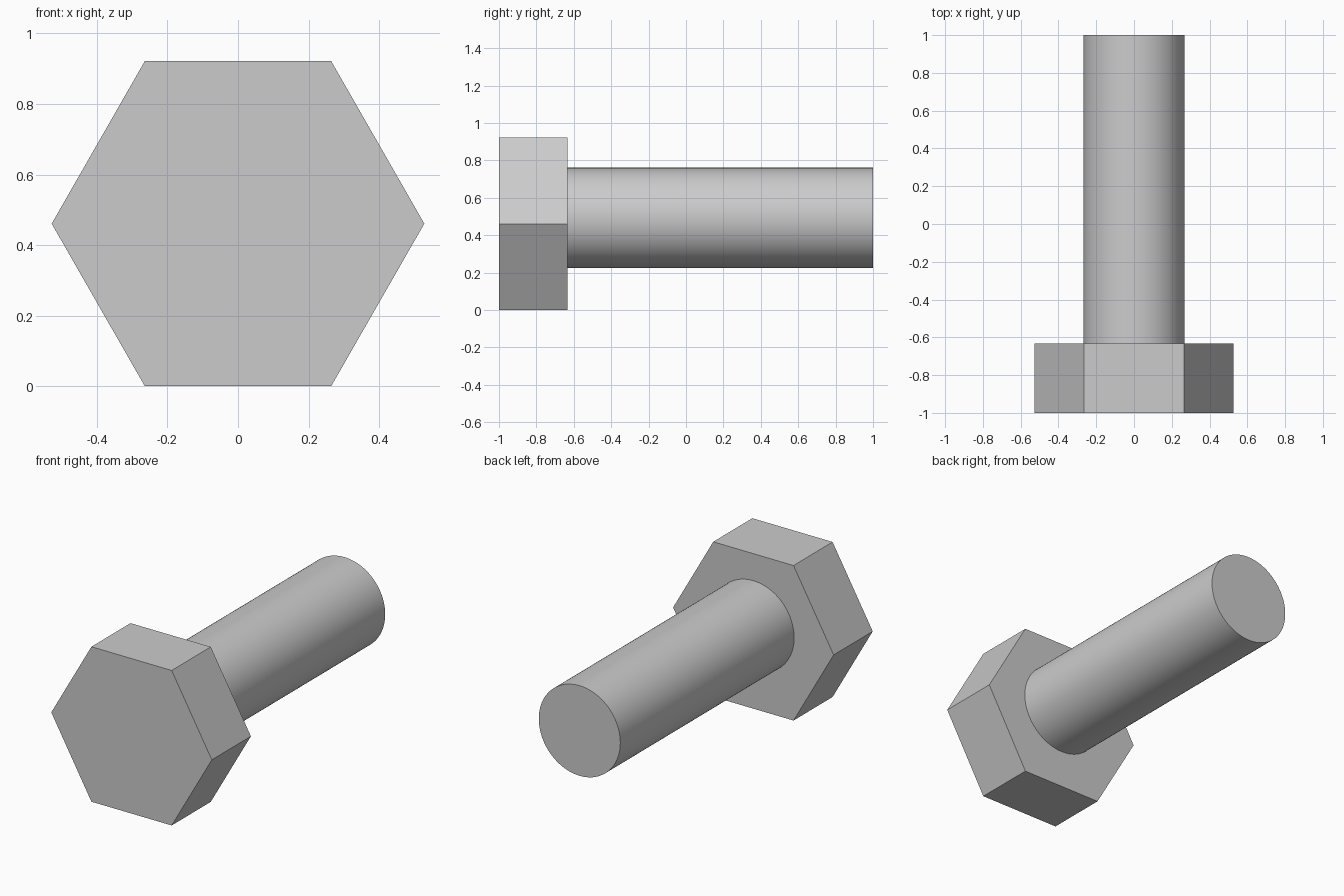
import bpy
import bmesh
from math import cos, sin, tau, radians

cube = bpy.data.objects.get("Cube")
if cube:
    bpy.data.objects.remove(cube, do_unlink=True)

steel = bpy.data.materials.new("light grey steel")
steel.use_nodes = True
grey = (0.6, 0.6, 0.6, 1.0)
steel.diffuse_color = grey
steel.node_tree.nodes["Principled BSDF"].inputs["Base Color"].default_value = grey


def extrude_along_y(name, profile, y0, y1):
    """Closed prism from an (x, z) outline, running from y0 to y1."""
    bm = bmesh.new()
    base = bm.faces.new([bm.verts.new((x, y0, z)) for x, z in profile])
    result = bmesh.ops.extrude_face_region(bm, geom=[base], use_keep_orig=True)
    moved = [g for g in result["geom"] if isinstance(g, bmesh.types.BMVert)]
    bmesh.ops.translate(bm, verts=moved, vec=(0, y1 - y0, 0))
    bmesh.ops.recalc_face_normals(bm, faces=bm.faces)
    mesh = bpy.data.meshes.new(name)
    bm.to_mesh(mesh)
    bm.free()
    mesh.materials.append(steel)
    obj = bpy.data.objects.new(name, mesh)
    bpy.context.collection.objects.link(obj)
    return obj


def ring(sides, radius_x, radius_z, centre_z):
    return [(radius_x * cos(tau * i / sides), centre_z + radius_z * sin(tau * i / sides))
            for i in range(sides)]


# Hexagonal head with flat top and bottom
extrude_along_y("hex_head", ring(6, 0.528, 0.532, 0.461), -1.0, -0.633)

# Round shank, set slightly above the middle of the head
shank = extrude_along_y("shank", ring(96, 0.268, 0.268, 0.493), -0.633, 1.0)
bpy.ops.object.select_all(action="DESELECT")
shank.select_set(True)
bpy.context.view_layer.objects.active = shank
bpy.ops.object.shade_smooth_by_angle(angle=radians(30))
